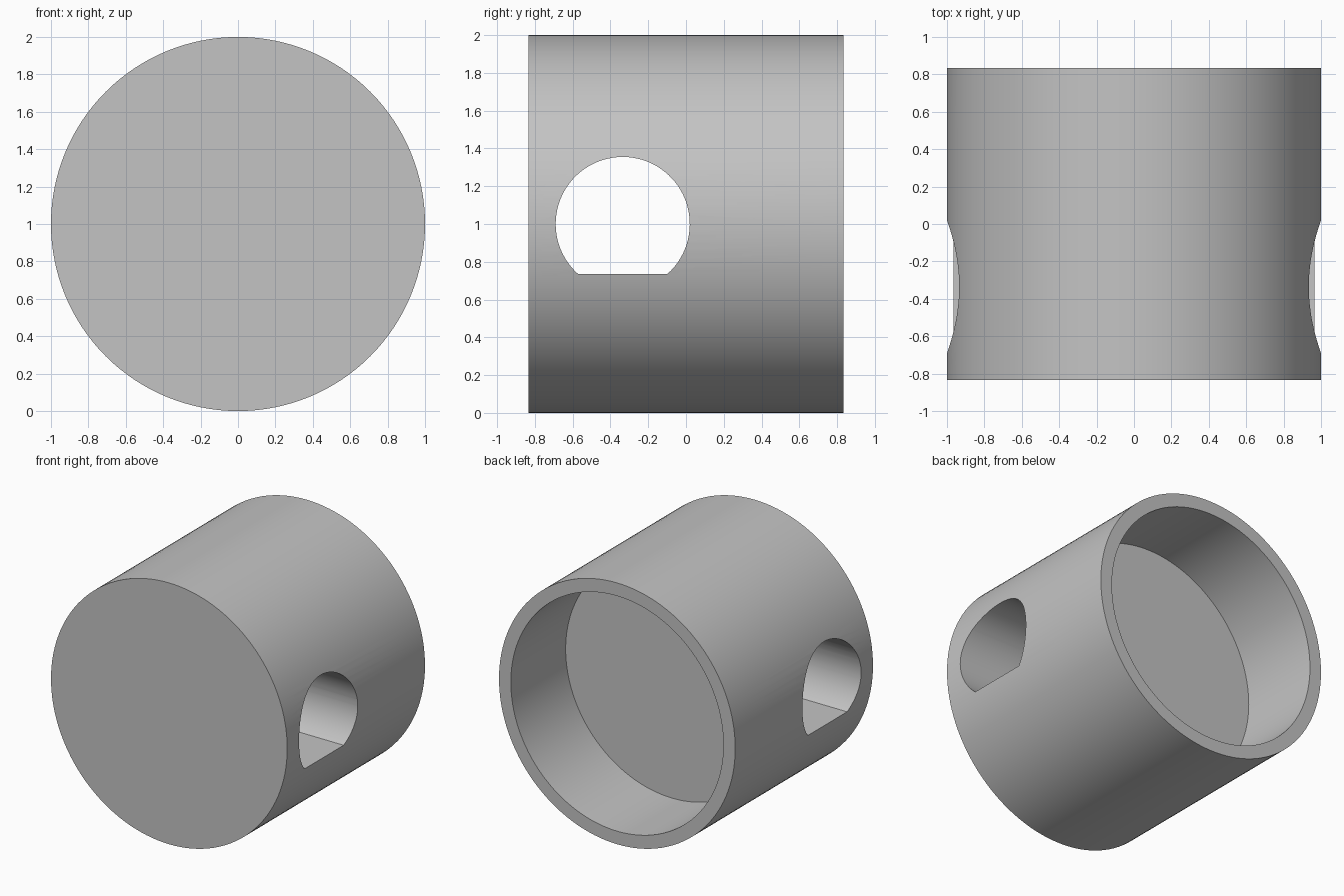
import bpy, bmesh
from math import pi, sin, cos, asin, radians

if "Cube" in bpy.data.objects:
    bpy.data.objects.remove(bpy.data.objects["Cube"], do_unlink=True)

SEGMENTS = 128
RADIUS, BORE_RADIUS = 1.0, 0.9
HALF_LENGTH, BORE_FLOOR = 0.833, 0.17
HOLE_Y, HOLE_RADIUS, FLAT_Z = -0.335, 0.355, 0.735

grey = bpy.data.materials.new("plain grey")
grey.use_nodes = True
colour = (0.55, 0.55, 0.55, 1)
grey.diffuse_color = colour
grey.node_tree.nodes["Principled BSDF"].inputs["Base Color"].default_value = colour


def capped_loft(name, rings):
    """Bridge consecutive point rings and cap both ends."""
    bm = bmesh.new()
    loops = [[bm.verts.new(p) for p in ring] for ring in rings]
    n = len(loops[0])
    for a, b in zip(loops, loops[1:]):
        for i in range(n):
            j = (i + 1) % n
            bm.faces.new((a[i], a[j], b[j], b[i]))
    bm.faces.new(loops[0])
    bm.faces.new(loops[-1])
    bmesh.ops.recalc_face_normals(bm, faces=bm.faces)
    mesh = bpy.data.meshes.new(name)
    bm.to_mesh(mesh)
    bm.free()
    mesh.materials.append(grey)
    obj = bpy.data.objects.new(name, mesh)
    bpy.context.collection.objects.link(obj)
    return obj


def circle(radius, y):
    steps = [2 * pi * i / SEGMENTS for i in range(SEGMENTS)]
    return [(radius * cos(a), y, 1 + radius * sin(a)) for a in steps]


# Cylinder body with a blind bore in the back
body = capped_loft("piston_body", [
    circle(RADIUS, -HALF_LENGTH),
    circle(RADIUS, HALF_LENGTH),
    circle(BORE_RADIUS, HALF_LENGTH),
    circle(BORE_RADIUS, BORE_FLOOR),
])

# Cross hole: a round profile with a flat bottom
start = asin((FLAT_Z - 1) / HOLE_RADIUS)
sweep = pi - 2 * start
arc = [start + sweep * i / 64 for i in range(65)]
cutter = capped_loft("cross_hole_cutter", [
    [(x, HOLE_Y + HOLE_RADIUS * cos(a), 1 + HOLE_RADIUS * sin(a)) for a in arc]
    for x in (-1.5, 1.5)
])
cutter.hide_render = True

cut = body.modifiers.new("cross_hole", 'BOOLEAN')
cut.operation = 'DIFFERENCE'
cut.solver = 'EXACT'
cut.object = cutter
bpy.ops.object.select_all(action='DESELECT')
body.select_set(True)
bpy.context.view_layer.objects.active = body
bpy.ops.object.modifier_apply(modifier=cut.name)
bpy.data.objects.remove(cutter, do_unlink=True)

# Smooth curved walls, crisp rims
bpy.ops.object.shade_smooth_by_angle(angle=radians(30))
